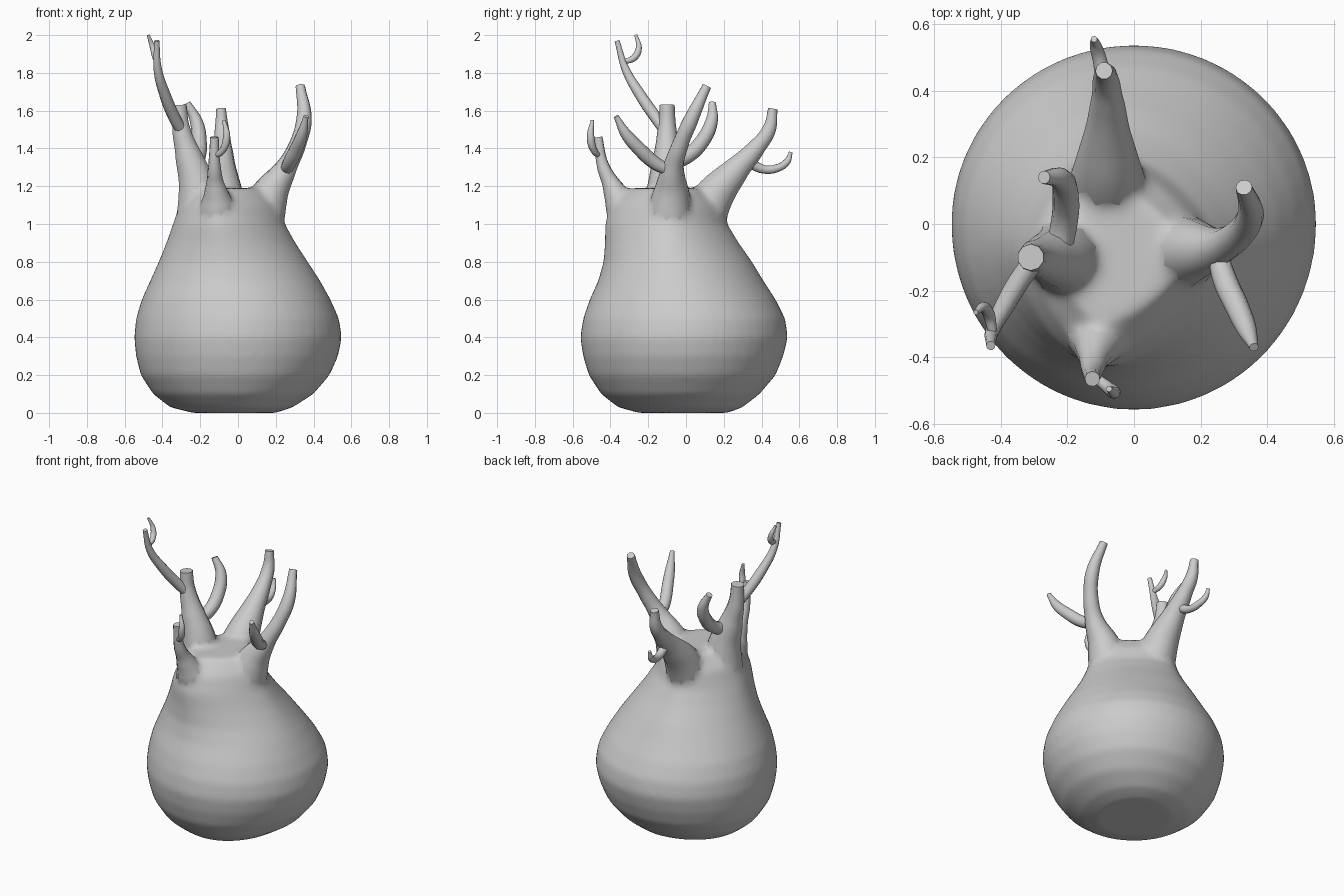
import bpy, bmesh, math

if "Cube" in bpy.data.objects:
    bpy.data.objects.remove(bpy.data.objects["Cube"])


def tube(name, pts, sides=3):
    """Tapered, flat-ended branch through (x, y, z, radius) points."""
    cu = bpy.data.curves.new(name, 'CURVE')
    cu.dimensions = '3D'
    cu.bevel_depth = 1.0
    cu.bevel_resolution = sides
    cu.resolution_u = 8
    cu.use_fill_caps = True
    sp = cu.splines.new('BEZIER')
    sp.radius_interpolation = 'CARDINAL'
    sp.bezier_points.add(len(pts) - 1)
    for bp, (x, y, z, r) in zip(sp.bezier_points, pts):
        bp.co = (x, y, z)
        bp.radius = r
        bp.handle_left_type = bp.handle_right_type = 'AUTO'
    ob = bpy.data.objects.new(name, cu)
    bpy.context.collection.objects.link(ob)
    select([ob])
    bpy.ops.object.convert(target='MESH')
    ob = bpy.context.object
    ob.name = name
    bm = bmesh.new()
    bm.from_mesh(ob.data)
    bmesh.ops.remove_doubles(bm, verts=bm.verts, dist=0.0005)
    bmesh.ops.recalc_face_normals(bm, faces=bm.faces)
    bm.to_mesh(ob.data)
    bm.free()
    return ob


def select(obs):
    bpy.ops.object.select_all(action='DESELECT')
    for o in obs:
        o.select_set(True)
    bpy.context.view_layer.objects.active = obs[0]


# Swollen trunk: z, x min, x max, y min, y max, section exponent (2 = round)
rings = [
    (0.00, -.24, .20, -.25, .22, 2), (0.03, -.36, .29, -.36, .30, 2),
    (0.10, -.45, .40, -.45, .39, 2), (0.20, -.515, .485, -.515, .475, 2),
    (0.30, -.54, .53, -.545, .515, 2), (0.40, -.55, .55, -.56, .54, 2),
    (0.50, -.54, .535, -.545, .525, 2), (0.60, -.51, .49, -.51, .475, 2),
    (0.70, -.465, .435, -.465, .41, 1.95), (0.80, -.42, .37, -.437, .35, 1.85),
    (0.90, -.38, .305, -.43, .28, 1.75), (1.00, -.345, .25, -.43, .22, 1.65),
    (1.10, -.31, .22, -.40, .20, 1.5), (1.19, -.22, .15, -.30, .12, 1.5)]
N = 48
bm = bmesh.new()
loops = []
for z, x0, x1, y0, y1, p in rings:
    t = min(max((z - .5) / .5, 0), 1)
    cx, cy = -.1 * t, -.09 * t
    loop = []
    for i in range(N):
        c, s = math.cos(2 * math.pi * i / N), math.sin(2 * math.pi * i / N)
        a = (x1 - cx) if c > 0 else (cx - x0)
        b = (y1 - cy) if s > 0 else (cy - y0)
        x = cx + math.copysign(a * abs(c) ** (2 / p), c)
        y = cy + math.copysign(b * abs(s) ** (2 / p), s)
        loop.append(bm.verts.new((x, y, z)))
    loops.append(loop)
for lo, hi in zip(loops, loops[1:]):
    for i in range(N):
        j = (i + 1) % N
        bm.faces.new((lo[i], lo[j], hi[j], hi[i]))
bm.faces.new(loops[0][::-1])
bm.faces.new(loops[-1])
me = bpy.data.meshes.new("trunk")
bm.to_mesh(me)
bm.free()
trunk = bpy.data.objects.new("trunk", me)
bpy.context.collection.objects.link(trunk)

# Four main limbs
limbs = {
    "left_limb": [(-.20, -.10, 1.0, .13), (-.215, -.10, 1.2, .105), (-.265, -.10, 1.37, .072),
                  (-.30, -.10, 1.5, .05), (-.31, -.10, 1.63, .04)],
    "right_limb": [(.11, -.09, 1.0, .13), (.17, -.08, 1.16, .10), (.25, -.07, 1.29, .06),
                   (.315, -.03, 1.42, .045), (.35, .03, 1.56, .04), (.33, .11, 1.73, .025)],
    "back_limb": [(-.08, .07, 1.0, .13), (-.08, .15, 1.15, .11), (-.08, .26, 1.28, .075),
                  (-.08, .37, 1.40, .05), (-.085, .44, 1.50, .038), (-.09, .46, 1.61, .026)],
    "front_limb": [(-.10, -.28, 1.0, .13), (-.11, -.35, 1.12, .085), (-.12, -.395, 1.21, .05),
                   (-.125, -.44, 1.31, .033), (-.125, -.465, 1.46, .023)]}
cores = [tube("core", p) for p in limbs.values()]
branches = [tube(n, p) for n, p in limbs.items()]

# Blend limbs into the trunk
select([trunk] + cores)
bpy.ops.object.join()
rm = trunk.modifiers.new("blend", 'REMESH')
rm.mode = 'VOXEL'
rm.voxel_size = 0.015
rm.use_smooth_shade = True
sm = trunk.modifiers.new("soften", 'SMOOTH')
sm.factor = 0.5
sm.iterations = 16

# Thin curling branches
twigs = {
    "tall_left_branch": [(-.29, -.10, 1.48, .03), (-.33, -.15, 1.55, .032), (-.385, -.24, 1.68, .03),
                         (-.425, -.32, 1.82, .022), (-.43, -.365, 1.97, .014)],
    "tall_left_twig": [(-.425, -.32, 1.86, .014), (-.435, -.275, 1.88, .018),
                       (-.45, -.25, 1.93, .016), (-.475, -.265, 2.0, .008)],
    "left_back_branch": [(-.23, -.09, 1.32, .04), (-.21, 0, 1.355, .04), (-.205, .08, 1.43, .04),
                         (-.22, .135, 1.54, .034), (-.27, .14, 1.64, .02)],
    "right_front_branch": [(.25, -.08, 1.28, .03), (.27, -.16, 1.32, .036), (.31, -.25, 1.40, .036),
                           (.34, -.32, 1.48, .029), (.36, -.37, 1.57, .014)],
    "back_twig": [(-.08, .33, 1.33, .03), (-.09, .41, 1.29, .024), (-.10, .48, 1.295, .022),
                  (-.115, .535, 1.33, .018), (-.12, .555, 1.38, .01)],
    "front_twig": [(-.125, -.455, 1.36, .014), (-.085, -.485, 1.385, .018),
                   (-.06, -.505, 1.46, .02), (-.075, -.495, 1.55, .009)]}
branches += [tube(n, p) for n, p in twigs.items()]
select(branches)
bpy.ops.object.shade_smooth_by_angle(angle=math.radians(50))
